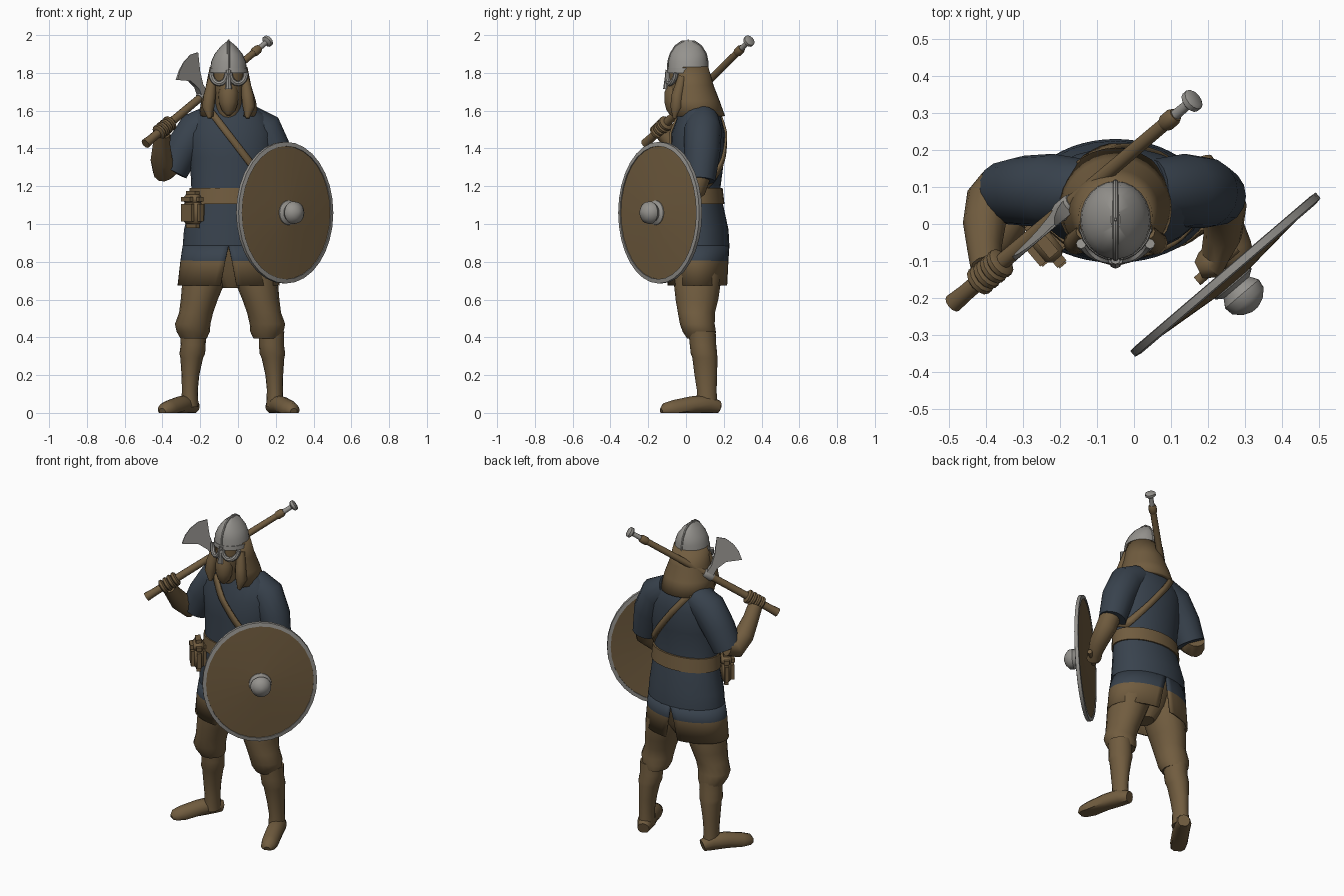
import bpy
import bmesh
from math import cos, sin, radians, sqrt
from mathutils import Vector

default = bpy.data.objects.get("Cube")
if default:
    bpy.data.objects.remove(default, do_unlink=True)

def material(name, color):
    mat = bpy.data.materials.new(name)
    mat.use_nodes = True
    mat.diffuse_color = (*color, 1)
    for node in mat.node_tree.nodes:
        if node.type == 'BSDF_PRINCIPLED':
            node.inputs["Base Color"].default_value = (*color, 1)
    return mat

leather = material("brown leather", (.165, .108, .05))
cloth = material("dark blue cloth", (.04, .055, .075))
steel = material("grey steel", (.3, .29, .27))

def finish(name, bm, mats):
    """Turn a bmesh into an object, smooth except at sharp edges."""
    bmesh.ops.recalc_face_normals(bm, faces=bm.faces[:])
    for face in bm.faces:
        face.smooth = True
    for edge in bm.edges:
        edge.smooth = len(edge.link_faces) != 2 or edge.calc_face_angle(0) < radians(40)
    mesh = bpy.data.meshes.new(name)
    bm.to_mesh(mesh)
    bm.free()
    for mat in mats:
        mesh.materials.append(mat)
    obj = bpy.data.objects.new(name, mesh)
    bpy.context.scene.collection.objects.link(obj)
    return obj

def skin(name, rings, mats, closed=True, caps=True, rule=None):
    """Bridge rows of points into a surface."""
    bm = bmesh.new()
    rows = [[bm.verts.new((p.x, p.y, max(p.z, 0))) for p in ring] for ring in rings]
    count = len(rows[0])
    for low, high in zip(rows, rows[1:]):
        for i in range(count if closed else count - 1):
            j = (i + 1) % count
            bm.faces.new((low[i], low[j], high[j], high[i]))
    if caps and closed:
        bm.faces.new(rows[0][::-1])
        bm.faces.new(rows[-1])
    if rule:
        for face in bm.faces:
            face.material_index = rule(face.calc_center_median())
    return finish(name, bm, mats)

def loft(name, sections, mats, start=-90, end=270, gaps=None, sides=24, rule=None):
    """Stack horizontal ellipses (x, y, z, rx, ry), optionally open by a gap."""
    closed = gaps is None
    rings = []
    for (x, y, z, rx, ry), gap in zip(sections, gaps or [0] * len(sections)):
        turns = [radians(start + gap + (end - start - 2 * gap) * i / sides)
                 for i in range(sides if closed else sides + 1)]
        rings.append([Vector((x + rx * cos(a), y + ry * sin(a), z)) for a in turns])
    return skin(name, rings, mats, closed, rule=rule)

def tube(name, path, mat, sides=12, ref=None):
    """Sweep a circle along (x, y, z, radius) points."""
    points = [Vector(p[:3]) for p in path]
    span = [abs(c) for c in points[-1] - points[0]]
    axis = Vector((0, 0, 0))
    axis[span.index(min(span)) if ref is None else ref] = 1
    turns = [radians(360 * i / sides) for i in range(sides)]
    rings = []
    for k, p in enumerate(points):
        forward = (points[min(k + 1, len(points) - 1)] - points[max(k - 1, 0)]).normalized()
        side = forward.cross(axis).normalized()
        up = side.cross(forward)
        rings.append([p + (side * cos(a) + up * sin(a)) * path[k][3] for a in turns])
    return skin(name, rings, [mat])

def thicken(obj, amount):
    mod = obj.modifiers.new("thickness", 'SOLIDIFY')
    mod.thickness, mod.offset = amount, 0

# Tunic body, with the skirt split front and back
body = [(-.05, .065, .88, .243, .165), (-.05, .065, .97, .236, .16), (-.04, .055, 1.1, .214, .142),
        (-.04, .05, 1.19, .207, .132), (-.035, .06, 1.35, .22, .143), (-.04, .065, 1.48, .23, .142),
        (-.04, .07, 1.57, .195, .115), (-.05, .06, 1.63, .13, .09), (-.05, .04, 1.68, .06, .06)]
loft("tunic", body, [cloth])
skirt = [(-.05, .06, .675, .264, .154), (-.05, .06, .805, .249, .159), (-.05, .065, .885, .237, .159)]
for side, start in (("left", -90), ("right", 90)):
    thicken(loft(side + "_skirt", skirt, [cloth, leather], start, start + 180, (9, 4, 0),
                 rule=lambda c: int(c.z < .805)), .012)
loft("belt", [(-.04, .054, 1.105, .222, .15), (-.04, .052, 1.19, .216, .142)], [leather])

# Shoulder strap hugging the chest and back
def body_at(z):
    for low, high in zip(body, body[1:]):
        if low[2] <= z <= high[2]:
            f = (z - low[2]) / (high[2] - low[2])
            return [a + (b - a) * f for a, b in zip(low, high)]

for label, way in (("front", -1), ("back", 1)):
    rows = []
    for i in range(15):
        row = []
        for shift in (-.018, .018):
            x, z = -.14 + .3 * i / 14 + shift * .8, 1.59 - .39 * i / 14 + shift * .6
            cx, cy, _, rx, ry = body_at(z)
            depth = sqrt(max(0, 1 - ((x - cx) / rx) ** 2))
            row.append(Vector((x, cy + way * (ry * depth + .006), z)))
        rows.append(row)
    thicken(skin(label + "_strap", rows, [leather], closed=False), .012)

# Belt pouch with flap
for name, size, height in (("pouch", (.15, .09, .16), 1.06), ("pouch_flap", (.14, .098, .09), 1.13)):
    bm = bmesh.new()
    bmesh.ops.create_cube(bm, size=1)
    bmesh.ops.scale(bm, vec=size, verts=bm.verts[:])
    bmesh.ops.bevel(bm, geom=bm.edges[:], offset=.033, segments=3, affect='EDGES')
    pouch = finish(name, bm, [leather])
    pouch.location = (-.24, -.055, height)
    pouch.rotation_euler.z = radians(-50)

# Legs: baggy breeches over wrinkled boots, mirrored about the hips
leg = [(-.13, .06, .92, .1, .12), (-.175, .06, .72, .118, .128), (-.205, .058, .6, .098, .113),
       (-.222, .055, .53, .09, .098), (-.24, .06, .47, .094, .092), (-.237, .07, .43, .088, .088),
       (-.235, .08, .395, .07, .075)]
boot = [(-.237, .085, .43, .068, .072), (-.237, .09, .36, .066, .07), (-.242, .095, .315, .068, .07),
        (-.245, .1, .29, .06, .066), (-.252, .105, .2, .047, .06), (-.255, .11, .12, .042, .052),
        (-.255, .11, .03, .046, .056)]
for side, sign in (("right", 1), ("left", -1)):
    for part, rings, axis_x in (("breeches", leg, -.042), ("boot", boot, -.03)):
        placed = [(axis_x + sign * (r[0] - axis_x), *r[1:]) for r in rings]
        loft(side + "_" + part, placed, [leather], sides=16)
loft("crotch", [(-.03, .06, .66, .05, .06), (-.03, .06, .74, .13, .11), (-.03, .06, .9, .2, .14)],
     [leather], sides=16)
foot = [(-.12, .03, .035), (.08, .045, .05), (.4, .038, .05), (.75, .018, .05), (.93, .01, .042), (1, .005, .02)]
for side, heel, toe in (("right", (-.25, .14), (-.4, -.09)), ("left", (.19, .14), (.295, -.13))):
    tube(side + "_foot", [(heel[0] + (toe[0] - heel[0]) * f, heel[1] + (toe[1] - heel[1]) * f, z, r)
                          for f, z, r in foot], leather)

# Arms
tube("right_sleeve", [(-.13, .09, 1.55, .085), (-.22, .09, 1.5, .1), (-.295, .09, 1.39, .095),
                      (-.35, .085, 1.28, .085)], cloth, 16)
tube("left_sleeve", [(.05, .09, 1.55, .085), (.135, .09, 1.5, .1), (.19, .085, 1.38, .096),
                     (.225, .075, 1.23, .08)], cloth, 16)
tube("right_forearm", [(-.365, .11, 1.3, .055), (-.39, .07, 1.285, .064), (-.405, 0, 1.34, .058),
                       (-.405, -.07, 1.42, .046), (-.4, -.12, 1.48, .042)], leather)
tube("left_forearm", [(.23, .08, 1.28, .06), (.245, .05, 1.19, .06), (.24, -.03, 1.12, .052),
                      (.22, -.085, 1.08, .04), (.205, -.11, 1.07, .045), (.175, -.125, 1.07, .025)], leather)

# Long axe resting on the shoulder
butt, tip = Vector((-.49, -.215, 1.425)), Vector((.165, .34, 1.975))

def haft(name, steps, mat):
    tube(name, [(*butt.lerp(tip, f), r) for f, r in steps], mat)

haft("axe_handle", [(0, .026), (.05, .023), (.4, .021), (.9, .018)], leather)
haft("handle_collar", [(.87, .019), (.88, .024), (.91, .024), (.92, .019)], leather)
haft("handle_spike", [(.9, .015), (.98, .013)], steel)
haft("handle_cap", [(.97, .016), (.98, .031), (.995, .031), (1, .024)], steel)
haft("axe_socket", [(.435, .024), (.445, .027), (.485, .027), (.495, .024)], steel)
for i in range(4):
    f = .1 + .027 * i
    haft("right_finger_%d" % (i + 1), [(f, .033), (f + .007, .042), (f + .02, .042), (f + .027, .033)], leather)

# Flared axe blade, thinning toward the edge
root, along = butt.lerp(tip, .465), (tip - butt).normalized()
rise = Vector((-.46, -.5, .83))
rise = (rise - along * rise.dot(along)).normalized()
outline = [(-.022, 0), (-.02, .06), (-.045, .12), (-.12, .175), (-.08, .207), (-.03, .23),
           (.03, .238), (.08, .22), (.038, .13), (.018, .06), (.022, 0)]
skin("axe_blade", [[root + along * u + rise * v + along.cross(rise) * way * .022 * (1 - v / .26)
                    for u, v in outline] for way in (-1, 1)], [steel])

# Shield: slightly domed oval board, rim and boss
center, out, across = Vector((.25, -.14, 1.06)), Vector((.65, -.76, 0)), Vector((.76, .65, 0))

def disc(name, profile, mat, caps=True, width=.88):
    turns = [radians(360 * i / 32) for i in range(32)]
    skin(name, [[center + out * d + across * (r * width * cos(a)) + Vector((0, 0, r * sin(a)))
                 for a in turns] for r, d in profile], [mat], caps=caps)

disc("shield_board", [(.02, .012), (.36, -.012), (.36, .003), (.02, .03)], leather)
rim = [(.352, -.016), (.375, -.014), (.375, .006), (.352, .01)]
disc("shield_rim", rim + rim[:1], steel, caps=False)
disc("shield_boss", [(.068, .015), (.064, .03), (.046, .042), (.06, .065), (.056, .09),
                     (.035, .11), (.01, .12)], steel, width=1)
tube("shield_grip", [(*(center - out * .04 + across * s), .014) for s in (-.07, .07)], leather)

# Head, beard and long hair
mid = -.05
loft("head", [(mid, .03, 1.55, .07, .07), (mid, 0, 1.66, .07, .085),
              (mid, 0, 1.74, .085, .092), (mid, .01, 1.83, .09, .098)], [leather])
tube("beard", [(mid, -.05, 1.74, .045), (mid, -.06, 1.69, .054), (mid, -.065, 1.64, .05),
               (mid, -.07, 1.6, .035), (mid, -.075, 1.575, .01)], leather)
thicken(loft("hair", [(mid, .02, 1.83, .09, .088), (mid, .03, 1.73, .11, .107), (mid, .04, 1.65, .135, .128),
                      (mid, .055, 1.57, .148, .142)], [leather], gaps=(50, 48, 42, 36)), .02)

# Ridged helmet with brow band and nose guard
helmet = [(mid, .01, 1.8, .099, .107), (mid, .01, 1.86, .092, .105), (mid, .012, 1.9, .074, .095),
          (mid, .012, 1.94, .042, .07), (mid, .012, 1.965, .012, .035)]
loft("helmet", helmet, [steel])
loft("brow_band", [(mid, .01, 1.8, .102, .11), (mid, .01, 1.825, .1, .108)], [steel])
ridge = [(mid, y + way * (ry - .004), z, .008) for way in (-1, 1) for _, y, z, _, ry in helmet[::-way]]
tube("helmet_ridge", ridge, steel, 8, ref=0)
tube("helmet_tip", [(mid, .012, 1.955, .012), (mid, .012, 1.978, .003)], steel, 8)
tube("nose_guard", [(mid, -.094, 1.815, .015), (mid, -.1, 1.77, .013), (mid, -.103, 1.715, .018)], steel, 8)

# Hair locks and eye guards on both sides of the face
for side, sign in (("right", -1), ("left", 1)):
    lock = ((.085, -.02, 1.78, .022), (.1, -.045, 1.68, .032), (.108, -.05, 1.62, .033), (.1, -.06, 1.56, .01))
    tube(side + "_hair_lock", [(mid + sign * dx, y, z, r) for dx, y, z, r in lock], leather)
    arc = []
    for i in range(9):
        a = radians(180 + 180 * i / 8)
        dx = .05 + .043 * cos(a)
        depth = .104 * sqrt(1 - (dx / .115) ** 2)
        arc.append((mid + sign * dx, .008 - depth, 1.8 + .057 * sin(a), .014))
    tube(side + "_eye_guard", arc, steel, 8, ref=1)
